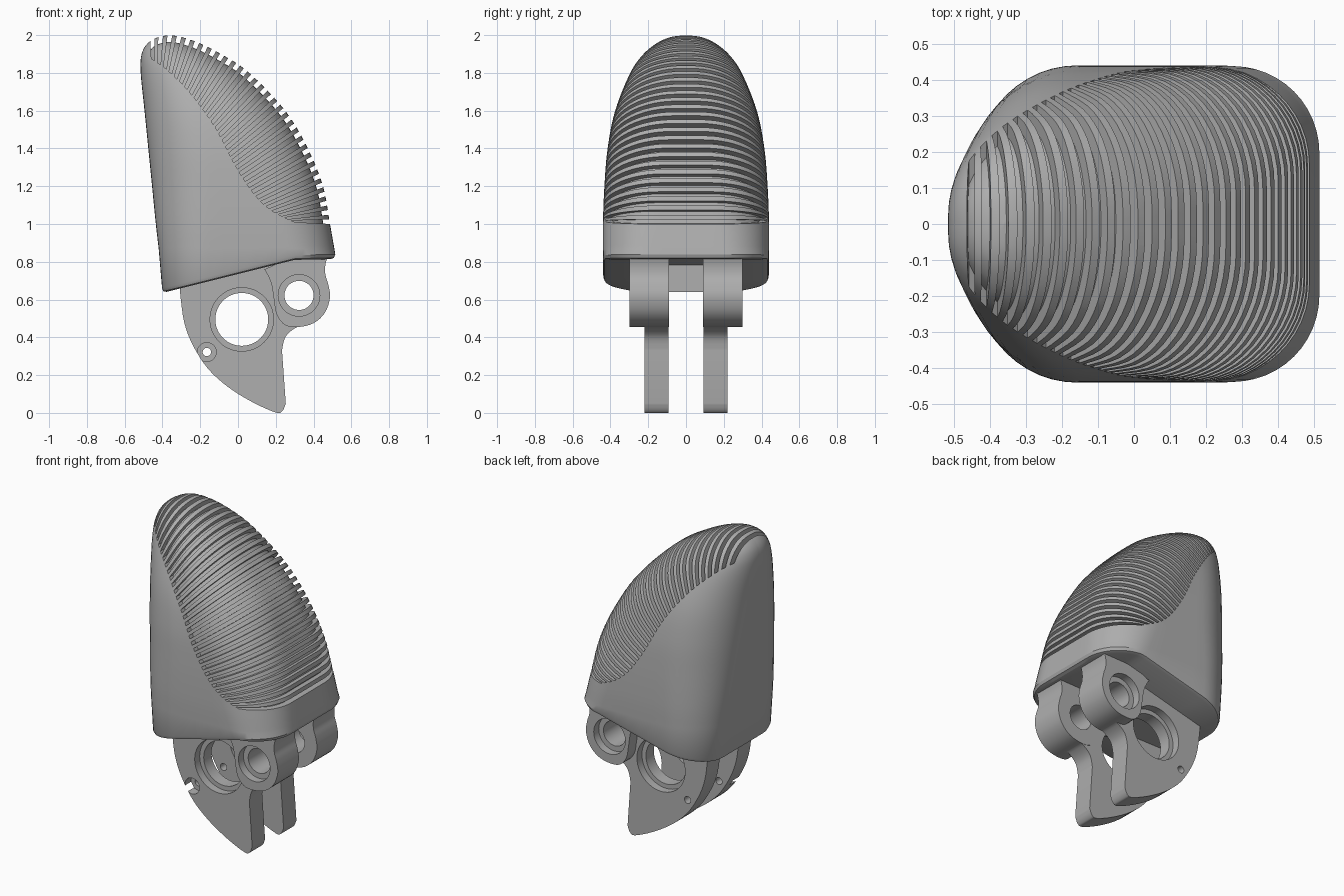
import bpy, bmesh, math
from mathutils import Vector

if "Cube" in bpy.data.objects:
    bpy.data.objects.remove(bpy.data.objects["Cube"])

grey = bpy.data.materials.new("plain_grey")
grey.use_nodes = True
grey.diffuse_color = (0.43, 0.43, 0.43, 1)
grey.node_tree.nodes["Principled BSDF"].inputs["Base Color"].default_value = (0.43, 0.43, 0.43, 1)


def spline(points, steps):
    """Catmull-Rom curve through points of any dimension."""
    pts = [Vector(p) for p in points]
    out = []
    for i in range(len(pts) - 1):
        p0, p1, p2 = pts[max(i - 1, 0)], pts[i], pts[i + 1]
        p3 = pts[min(i + 2, len(pts) - 1)]
        for k in range(steps):
            t = k / steps
            out.append(0.5 * (2 * p1 + (p2 - p0) * t + (2 * p0 - 5 * p1 + 4 * p2 - p3) * t * t
                              + (3 * p1 - p0 - 3 * p2 + p3) * t ** 3))
    return out + [pts[-1]]


def sampler(points):
    """Position along a polyline by fraction of its length."""
    lengths = [(b - a).length for a, b in zip(points, points[1:])]
    total = sum(lengths)

    def at(t):
        d = t * total
        for a, b, n in zip(points, points[1:], lengths):
            if d <= n:
                return a.lerp(b, d / n)
            d -= n
        return points[-1].copy()
    return at


def finish(bm, name):
    bmesh.ops.recalc_face_normals(bm, faces=bm.faces)
    mesh = bpy.data.meshes.new(name)
    bm.to_mesh(mesh)
    bm.free()
    mesh.materials.append(grey)
    obj = bpy.data.objects.new(name, mesh)
    bpy.context.collection.objects.link(obj)
    return obj


def add_prism(bm, outline, y0, y1):
    near = [bm.verts.new((p[0], y0, p[1])) for p in outline]
    far = [bm.verts.new((p[0], y1, p[1])) for p in outline]
    bm.faces.new(near)
    bm.faces.new(far[::-1])
    for i in range(len(near)):
        j = (i + 1) % len(near)
        bm.faces.new((near[i], far[i], far[j], near[j]))


def prism(name, outline, y0, y1):
    bm = bmesh.new()
    add_prism(bm, outline, y0, y1)
    return finish(bm, name)


def disc(cx, cz, r, n=48):
    return [(cx + r * math.cos(2 * math.pi * i / n), cz + r * math.sin(2 * math.pi * i / n))
            for i in range(n)]


def boolean(obj, tool, operation="DIFFERENCE"):
    mod = obj.modifiers.new("boolean", "BOOLEAN")
    mod.object, mod.operation, mod.solver = tool, operation, "EXACT"
    bpy.context.view_layer.objects.active = obj
    bpy.ops.object.modifier_apply(modifier=mod.name)
    bpy.data.objects.remove(tool)


def smooth(obj, angle=30):
    bpy.ops.object.select_all(action="DESELECT")
    obj.select_set(True)
    bpy.context.view_layer.objects.active = obj
    bpy.ops.object.shade_smooth_by_angle(angle=math.radians(angle))


# Shell sections: height, back x, pad x, half width
SECTIONS = [(0.87, -0.42, 0.51, 0.44), (1.0, -0.435, 0.487, 0.44), (1.2, -0.455, 0.45, 0.432),
            (1.4, -0.475, 0.37, 0.415), (1.6, -0.495, 0.25, 0.375), (1.8, -0.515, 0.06, 0.295),
            (1.9, -0.51, -0.09, 0.225), (1.96, -0.475, -0.21, 0.15), (1.99, -0.42, -0.3, 0.08),
            (2.0, -0.36, -0.36, 0.0)]
ROWS = spline(SECTIONS, 6)


def floor_height(x):
    return min(0.635 + (x + 0.4) * 0.25, 0.81 + (x - 0.3) * 0.02)


def section(z, a, b, w, n=12):
    """Rounded box outline, from the pad middle around to itself."""
    t = min(1, max(0, (z - 0.8) / 1.1))
    back, pad = (0.27 + 0.18 * t) * (b - a), (0.26 + 0.26 * t) * (b - a)
    corner = w * (0.55 + 0.38 * t)
    flat = w - corner
    arc = [i * math.pi / 2 / n for i in range(n + 1)]
    half = [(b, flat * k / 3) for k in range(3)]
    half += [(b - pad + pad * math.cos(q), flat + corner * math.sin(q)) for q in arc]
    half += [(b - pad + (a + back - b + pad) * k / 5, w) for k in range(1, 5)]
    half += [(a + back - back * math.sin(q), flat + corner * math.cos(q)) for q in arc]
    half += [(a, flat * k / 3) for k in (2, 1, 0)]
    return half + [(x, -y) for x, y in half[-2:0:-1]]


def shell(name, inset=0.0):
    bm = bmesh.new()
    # rounded bottom edge, then the sections upward
    rings = [[bm.verts.new((x, y, floor_height(x) + lift))
              for x, y in section(0.65, -0.402 + s, 0.515 - s, 0.438 - s)]
             for s, lift in ((0.025, 0.0), (0.007, 0.007), (0.0, 0.025))]
    for z, a, b, w in ROWS[:-1]:
        rings.append([bm.verts.new((x, y, z)) for x, y in section(z, a, b, w)])
    n = len(rings[0])
    for low, high in zip(rings, rings[1:]):
        for i in range(n):
            j = (i + 1) % n
            bm.faces.new((low[i], low[j], high[j], high[i]))
    tip = bm.verts.new((-0.36, 0, 2.0))
    for i in range(n):
        bm.faces.new((rings[-1][i], rings[-1][(i + 1) % n], tip))
    # underside strips
    base = rings[0]
    for i in range(n // 2):
        quad = [base[i], base[i + 1], base[-i - 1], base[-i % n]]
        bm.faces.new(list(dict.fromkeys(quad)))
    bmesh.ops.recalc_face_normals(bm, faces=bm.faces)
    bm.normal_update()
    for v, normal in [(v, v.normal.copy()) for v in bm.verts]:
        v.co -= normal * inset
    return finish(bm, name)


# Ribbed pad: slots from the pad border out past the surface, closed by an inner core
body = shell("fingertip_shell")
border = sampler(spline([(-0.475, 1.885), (-0.38, 1.82), (-0.25, 1.69), (-0.12, 1.51), (-0.02, 1.32),
                         (0.08, 1.165), (0.18, 1.07), (0.3, 1.01)], 6))
rim = sampler([Vector((-0.485, 1.95)), Vector((-0.42, 1.99))]
              + [Vector((b, z)) for z, a, b, w in reversed(ROWS) if z > 1.005]
              + [Vector((0.487, 1.0))])
bm = bmesh.new()
COUNT = 31
for i in range(COUNT):
    t0, t1 = (i + 0.5) / COUNT, (i + 1) / COUNT
    p, q = border(t0), border(t1)
    add_prism(bm, [p, q, q + (rim(t1) - q) * 1.4, p + (rim(t0) - p) * 1.4], -0.6, 0.6)
boolean(body, finish(bm, "pad_slots"))
smooth(body)
smooth(shell("pad_core", 0.035))

# Side plates, hinge lugs and their holes
plate_outline = ([(0.3, 0.83), (-0.31, 0.68)]
                 + spline([(-0.305, 0.62), (-0.285, 0.48), (-0.24, 0.36), (-0.16, 0.235), (-0.05, 0.135),
                           (0.08, 0.055), (0.2, 0.002), (0.235, 0.01), (0.253, 0.05)], 4)
                 + spline([(0.233, 0.33), (0.25, 0.4), (0.3, 0.447), (0.38, 0.48)], 4)
                 + [(0.4, 0.6), (0.4, 0.83)])
lug_outline = (spline([(0.14, 0.76), (0.175, 0.69), (0.19, 0.6), (0.205, 0.52), (0.25, 0.465), (0.32, 0.455),
                       (0.4, 0.475), (0.46, 0.53), (0.487, 0.61), (0.478, 0.68), (0.463, 0.73),
                       (0.462, 0.78), (0.475, 0.83)], 4) + [(0.3, 0.83)])

for side, word in ((-1, "right"), (1, "left")):
    plate = prism(word + "_side_plate", plate_outline, side * 0.092, side * 0.22)
    lug = prism(word + "_hinge_lug", lug_outline, side * 0.09, side * 0.3)
    boolean(plate, lug, "UNION")
    holes = [(0.02, 0.495, 0.14, 0.0, 0.4), (0.02, 0.495, 0.168, 0.17, 0.25),
             (0.323, 0.622, 0.077, 0.0, 0.4), (0.323, 0.622, 0.11, 0.25, 0.4),
             (-0.165, 0.322, 0.022, 0.0, 0.4)]
    if side < 0:
        holes.append((-0.165, 0.322, 0.05, 0.16, 0.4))
    for x, z, r, y0, y1 in holes:
        boolean(plate, prism("hole_cutter", disc(x, z, r), side * y0, side * y1))
    smooth(plate)

# Bridge block joining the plates under the shell
bridge = prism("bridge_block", [(-0.3, 0.68), (-0.29, 0.64), (0.19, 0.64), (0.19, 0.79)], -0.095, 0.095)
smooth(bridge)
